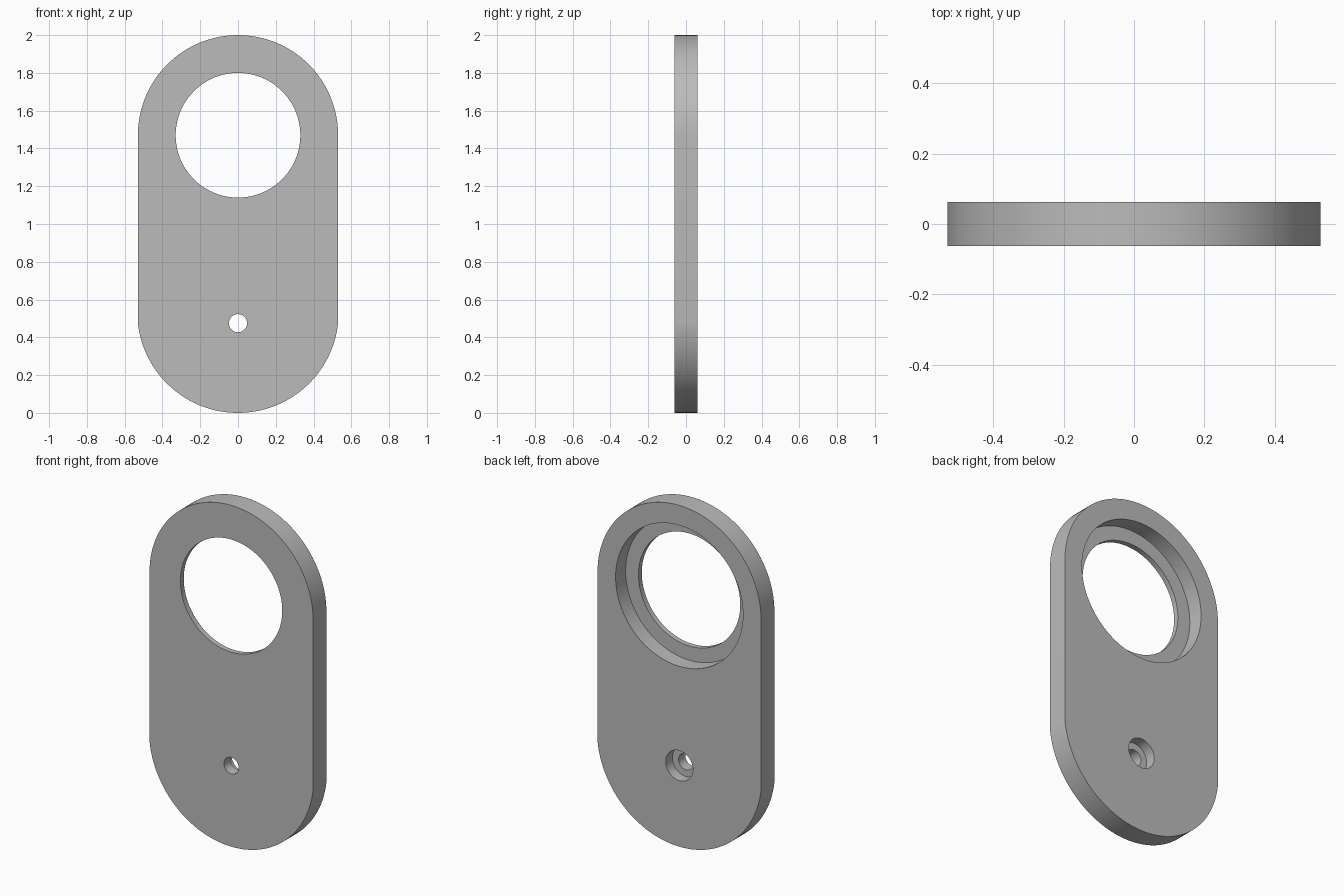
import bpy
import bmesh
from math import sin, cos, pi, asin
from mathutils import Matrix

cube = bpy.data.objects.get("Cube")
if cube:
    bpy.data.objects.remove(cube)

HALF_W, HALF_T = 0.53, 0.062
TOP_Z, LOW_Z = 1.47, 0.475
LOW_R = (HALF_W ** 2 + LOW_Z ** 2) / (2 * LOW_Z)
STEPS = 64

grey = bpy.data.materials.new("plain grey")
grey.use_nodes = True
grey.diffuse_color = (0.5, 0.5, 0.5, 1)
grey.node_tree.nodes["Principled BSDF"].inputs["Base Color"].default_value = (0.5, 0.5, 0.5, 1)


def add_object(name, bm):
    bmesh.ops.recalc_face_normals(bm, faces=bm.faces)
    mesh = bpy.data.meshes.new(name)
    bm.to_mesh(mesh)
    bm.free()
    mesh.materials.append(grey)
    obj = bpy.data.objects.new(name, mesh)
    bpy.context.collection.objects.link(obj)
    return obj


def cutter(name, radius, z, y0, y1):
    """Cylinder along y used to cut a round hole."""
    bm = bmesh.new()
    place = Matrix.Translation((0, (y0 + y1) / 2, z)) @ Matrix.Rotation(pi / 2, 4, "X")
    bmesh.ops.create_cone(bm, cap_ends=True, segments=96, radius1=radius,
                          radius2=radius, depth=y1 - y0, matrix=place)
    obj = add_object(name, bm)
    obj.hide_render = True
    return obj


# Plate outline: half-round top, straight sides, slightly shallower round bottom
outline = [(HALF_W * cos(pi * i / STEPS), TOP_Z + HALF_W * sin(pi * i / STEPS))
           for i in range(STEPS + 1)]
sweep = asin(HALF_W / LOW_R)
for i in range(STEPS + 1):
    a = sweep * (2 * i / STEPS - 1)
    outline.append((LOW_R * sin(a), LOW_R - LOW_R * cos(a)))

bm = bmesh.new()
face = bm.faces.new([bm.verts.new((x, -HALF_T, z)) for x, z in outline])
solid = bmesh.ops.extrude_face_region(bm, geom=[face], use_keep_orig=True)
bmesh.ops.translate(bm, vec=(0, 2 * HALF_T, 0),
                    verts=[g for g in solid["geom"] if isinstance(g, bmesh.types.BMVert)])
plate = add_object("plate", bm)

# Through holes, each with a wider recess sunk from the back
cutters = [
    cutter("ring_hole_cutter", 0.33, TOP_Z, -0.2, 0.2),
    cutter("ring_recess_cutter", 0.413, TOP_Z, -0.031, 0.2),
    cutter("screw_hole_cutter", 0.048, LOW_Z, -0.2, 0.2),
    cutter("screw_recess_cutter", 0.088, LOW_Z, 0.0, 0.2),
]
bpy.ops.object.select_all(action="DESELECT")
plate.select_set(True)
bpy.context.view_layer.objects.active = plate
for c in cutters:
    mod = plate.modifiers.new(c.name, "BOOLEAN")
    mod.operation, mod.solver, mod.object = "DIFFERENCE", "EXACT", c
    bpy.ops.object.modifier_apply(modifier=mod.name)
    bpy.data.objects.remove(c)

bpy.ops.object.shade_smooth_by_angle(angle=pi / 6)
